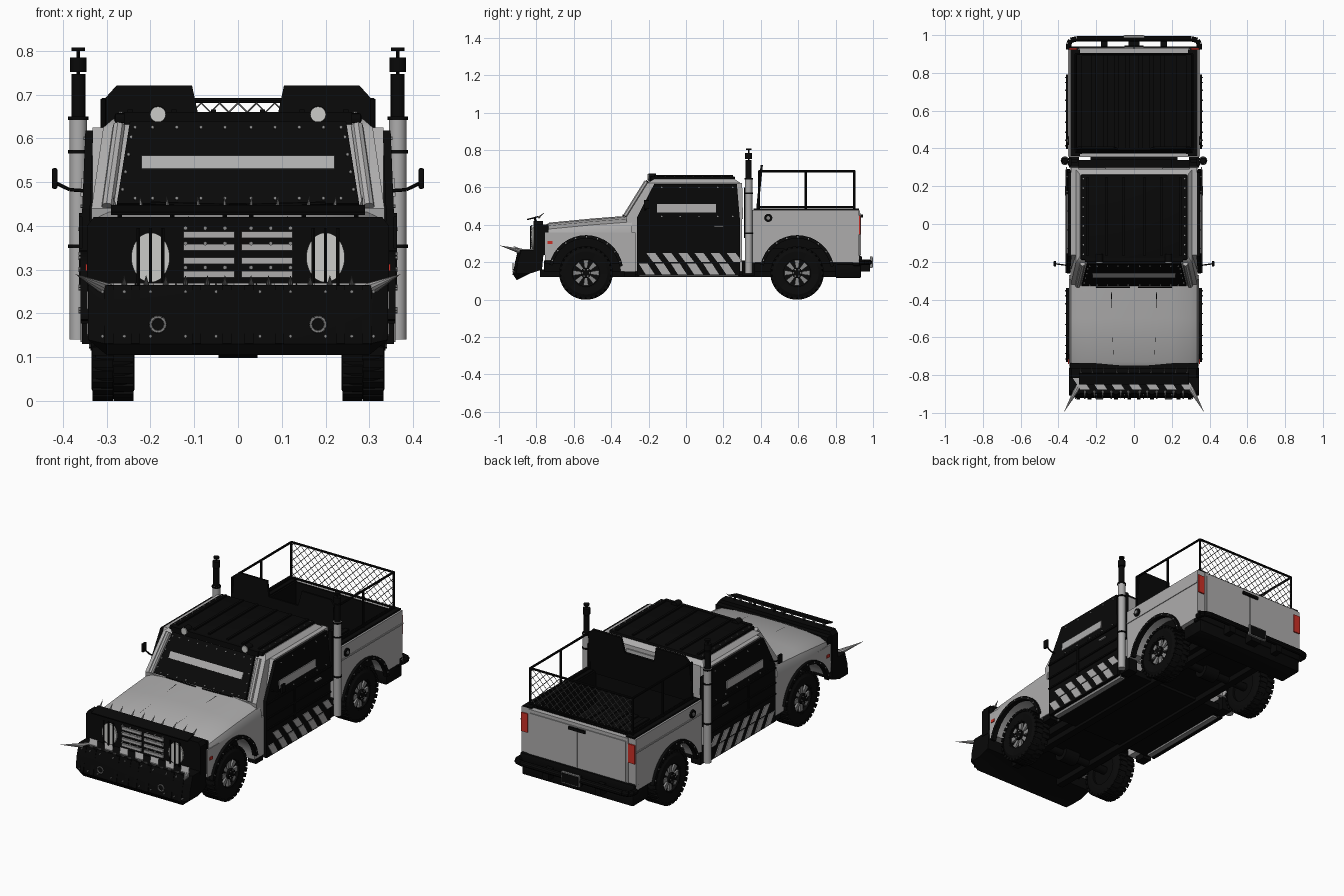
import bpy, bmesh, math
from mathutils import Vector, Matrix

def material(name, r, g, b):
    m = bpy.data.materials.new(name)
    m.diffuse_color = (r, g, b, 1)
    return m

GREY = material("light_grey_paint", 0.42, 0.415, 0.415)
BLACK = material("black_armour", 0.0025, 0.0025, 0.0025)
RUBBER = material("tyre_rubber", 0.003, 0.003, 0.003)
METAL = material("worn_metal", 0.25, 0.25, 0.25)
LAMP = material("lamp_glass", 0.6, 0.6, 0.58)
RED = material("red_lens", 0.6, 0.03, 0.02)

def finish(name, bm, mat, mirror=False):
    if mirror:
        d = bmesh.ops.duplicate(bm, geom=bm.verts[:] + bm.edges[:] + bm.faces[:])
        for v in d["geom"]:
            if isinstance(v, bmesh.types.BMVert):
                v.co.x *= -1
    bmesh.ops.recalc_face_normals(bm, faces=bm.faces[:])
    me = bpy.data.meshes.new(name)
    bm.to_mesh(me)
    bm.free()
    me.materials.append(mat)
    ob = bpy.data.objects.new(name, me)
    bpy.context.collection.objects.link(ob)
    return ob

def boxes(name, dims, mat, mirror=False, bevel=0):
    bm = bmesh.new()
    for x0, x1, y0, y1, z0, z1 in dims:
        M = Matrix.Translation(((x0 + x1) / 2, (y0 + y1) / 2, (z0 + z1) / 2)) @ Matrix.Diagonal((x1 - x0, y1 - y0, z1 - z0, 1))
        bmesh.ops.create_cube(bm, size=1, matrix=M)
    if bevel:
        bmesh.ops.bevel(bm, geom=bm.edges[:], offset=bevel, segments=2, affect='EDGES', profile=0.5)
    return finish(name, bm, mat, mirror)

def rods(name, segs, r, mat, mirror=False, n=8, r2=None):
    bm = bmesh.new()
    for a, b in segs:
        a, b = Vector(a), Vector(b)
        M = Matrix.Translation((a + b) / 2) @ (b - a).to_track_quat('Z', 'Y').to_matrix().to_4x4()
        bmesh.ops.create_cone(bm, cap_ends=True, segments=n, radius1=r, radius2=r if r2 is None else r2,
                              depth=(b - a).length, matrix=M)
    return finish(name, bm, mat, mirror)

def path(pts):
    return list(zip(pts[:-1], pts[1:]))

def plates(name, polys, t, mat, mirror=False):
    # flat polygons in space, thickened evenly about their plane
    bm = bmesh.new()
    for pts in polys:
        f = bm.faces.new([bm.verts.new(p) for p in pts])
        f.normal_update()
        n = f.normal.copy()
        for v in f.verts:
            v.co -= n * t / 2
        e = bmesh.ops.extrude_face_region(bm, geom=[f], use_keep_orig=True)
        for v in e["geom"]:
            if isinstance(v, bmesh.types.BMVert):
                v.co += n * t
    return finish(name, bm, mat, mirror)

def side(name, pts, x0, x1, mat, mirror=True):
    # (y, z) profile extruded from x0 to x1
    return plates(name, [[((x0 + x1) / 2, y, z) for y, z in pts]], x1 - x0, mat, mirror)

def loft(name, rings, mat, closed=False, mirror=False):
    bm = bmesh.new()
    V = [[bm.verts.new(p) for p in ring] for ring in rings]
    k, n = len(V), len(V[0])
    for i in range(k if closed else k - 1):
        A, B = V[i], V[(i + 1) % k]
        for j in range(n):
            bm.faces.new((A[j], A[(j + 1) % n], B[(j + 1) % n], B[j]))
    if not closed:
        bm.faces.new(V[0])
        bm.faces.new(V[-1])
    return finish(name, bm, mat, mirror)

def arch(yc, r, a0, a1, n=16, zc=0.145):
    return [(yc + r * math.cos(math.radians(a0 + (a1 - a0) * i / n)),
             zc + r * math.sin(math.radians(a0 + (a1 - a0) * i / n))) for i in range(n + 1)]

FRONT, REAR = -0.535, 0.594

# front fenders, hood and inner bay
side("front_fender", [(-0.755, 0.21)] + arch(FRONT, 0.185, 160, 2) + [(-0.27, 0.15), (-0.27, 0.36), (-0.755, 0.36)], 0.255, 0.345, GREY)
def hood_ring(y, zt, w):
    h = [(w, 0.335), (w, zt - 0.055), (w - 0.012, zt - 0.028), (w - 0.05, zt - 0.01), (0.2, zt), (0.08, zt + 0.006)]
    return [(x, y, z) for x, z in h] + [(-x, y, z) for x, z in reversed(h)]
loft("hood", [hood_ring(*s) for s in ((-0.755, 0.392, 0.338), (-0.73, 0.406, 0.345), (-0.5, 0.428, 0.345), (-0.29, 0.444, 0.345))], GREY)
rods("hood_creases", [((0.11, -0.69, 0.412), (0.12, -0.36, 0.441))], 0.003, BLACK, True, 6)
boxes("engine_bay", [(-0.256, 0.256, -0.75, -0.28, 0.19, 0.37)], BLACK)
boxes("nose_trim", [(-0.338, 0.338, -0.78, -0.735, 0.24, 0.402)], BLACK)
plates("fender_reflector", [[(0.346, -0.74, 0.297), (0.346, -0.715, 0.297), (0.346, -0.715, 0.313), (0.346, -0.74, 0.313)]], 0.006, RED, True)

# wheel arch flares
for nm, yc in (("front", FRONT), ("rear", REAR)):
    side(nm + "_arch_flare", arch(yc, 0.2, 168, 10) + arch(yc, 0.182, 10, 168), 0.335, 0.36, BLACK)
    rods(nm + "_flare_bolts", [((0.355, y, z), (0.364, y, z)) for y, z in arch(yc, 0.191, 160, 18, 8)], 0.004, METAL, True, 6)

# grille guard and headlights
plates("grille_guard", [[(x, -0.79, z) for x, z in ((-0.345, 0.25), (0.345, 0.25), (0.345, 0.40), (0.33, 0.42), (-0.33, 0.42), (-0.345, 0.40))]], 0.05, BLACK)
HL = [(0.2 + 0.044 * math.cos(i * math.pi / 12), -0.819, 0.328 + 0.057 * math.sin(i * math.pi / 12)) for i in range(24)]
plates("headlight", [HL], 0.01, LAMP, True)
rods("headlight_bars", [((x, -0.829, 0.265), (x, -0.829, 0.395)) for x in (0.172, 0.2, 0.228)], 0.004, BLACK, True, 6)
boxes("grille_slats", [(0.008, 0.125, -0.825, -0.81, z, z + 0.015) for z in (0.282, 0.313, 0.344, 0.372)], GREY, True)
rods("grille_bolts", [((x, -0.82, z), (x, -0.83, z)) for x in (0.03, 0.075, 0.12) for z in (0.305, 0.36, 0.395)], 0.005, METAL, True, 6)
plates("guard_visor", [[(-0.29, -0.85, 0.428), (0.29, -0.85, 0.428), (0.29, -0.79, 0.444), (-0.29, -0.79, 0.444)]], 0.007, BLACK)
rods("visor_brackets", [((x, -0.80, 0.41), (x, -0.81, 0.438)) for x in (0.03, 0.15, 0.27)], 0.006, BLACK, True, 6)
rods("visor_spikes", [((x, -0.79, 0.437), (x * 1.02, -0.755, 0.468)) for x in (0.03, 0.09, 0.16, 0.22, 0.28)], 0.006, METAL, True, 6, 0.0)

# front ram bumper with stripes, spikes, ribs and tow rings
RAM = [(-0.76, 0.265), (-0.895, 0.265), (-0.915, 0.2), (-0.922, 0.13), (-0.905, 0.105), (-0.85, 0.135), (-0.77, 0.16)]
loft("ram_bumper", [[(x, y + dy * (y < -0.8), max(z, zmin)) for y, z in RAM]
                    for x, dy, zmin in ((-0.343, 0.015, 0.14), (-0.30, 0, 0), (0.30, 0, 0), (0.343, 0.015, 0.14))], BLACK)
plates("bumper_stripes", [[(x, -0.875, 0.267), (x + 0.05, -0.875, 0.267), (x + 0.01, -0.815, 0.267), (x - 0.04, -0.815, 0.267)]
                          for x in [-0.285 + 0.092 * i for i in range(7)]], 0.006, GREY)
plates("bumper_ribs", [[(x, -0.893, 0.262), (x + 0.02, -0.893, 0.262), (x + 0.02, -0.921, 0.13), (x, -0.921, 0.13)]
                       for x in (0.015, 0.085, 0.225, 0.285)], 0.014, BLACK, True)
rods("corner_spikes", [((0.29, -0.85, 0.25), (0.372, -0.998, 0.29))], 0.018, GREY, True, 10, 0.0)
rods("small_spikes", [((x, -0.885, 0.265), (x, -0.925, 0.288)) for x in (0.03, 0.07, 0.12, 0.165, 0.21, 0.26)], 0.007, METAL, True, 6, 0.0)
rods("bumper_bolts", [((x, -0.90, z), (x, y, z)) for x in (0.05, 0.12, 0.2, 0.26, 0.31) for y, z in ((-0.927, 0.148), (-0.907, 0.25))], 0.004, METAL, True, 6)
RING = [(0.183 + 0.017 * math.cos(i * math.pi / 6), -0.925, 0.175 + 0.017 * math.sin(i * math.pi / 6)) for i in range(13)]
rods("tow_ring", path(RING), 0.004, METAL, True, 6)

# cab shell
def cab_ring(x, y0, y1, z):
    return [(-x, y0, z), (x, y0, z), (x, y1, z), (-x, y1, z)]
loft("cab", [cab_ring(*s) for s in ((0.335, -0.28, 0.3, 0.15), (0.335, -0.32, 0.3, 0.44), (0.308, -0.205, 0.29, 0.625), (0.285, -0.17, 0.26, 0.645))], GREY)
side("cab_side_frame", [(-0.25, 0.43), (0.305, 0.43), (0.3, 0.625), (-0.165, 0.625)], 0.295, 0.333, GREY)
def ws(x, z, off):
    return (x, -0.32 + (z - 0.44) * 0.62 - off, z)
plates("windshield_armour", [[ws(-0.277, 0.447, 0.007), ws(0.277, 0.447, 0.007), ws(0.247, 0.635, 0.007), ws(-0.247, 0.635, 0.007)]], 0.016, BLACK)
plates("windshield_slot", [[ws(-0.22, 0.53, 0.018), ws(0.22, 0.53, 0.018), ws(0.22, 0.56, 0.018), ws(-0.22, 0.56, 0.018)]], 0.006, GREY)
def bolt(x, z):
    return (ws(x, z, 0.01), ws(x, z + 0.004, 0.023))
rods("windshield_bolts", [bolt(x, z) for x in (0.03, 0.085, 0.14, 0.195, 0.235) for z in (0.46, 0.622)]
     + [bolt(0.27 - (z - 0.44) * 0.16, z) for z in (0.48, 0.52, 0.56, 0.6)], 0.004, METAL, True, 6)
rods("a_pillar", [((0.298, -0.325, 0.445), (0.272, -0.21, 0.63))], 0.014, GREY, True, 8)
rods("wipers", [((0.02, -0.335, 0.447), (0.2, -0.335, 0.452))], 0.004, BLACK, True, 6)

# side armour, stripes and slots
def sx(z, off):
    return (0.335 if z <= 0.44 else 0.335 - (z - 0.44) * 0.04) + off
def on_side(pts, off):
    return [(sx(z, off), y, z) for y, z in pts]
def strip(y0, y1, z0, z1):
    return [(y0, z0), (y1, z0), (y1, z1), (y0, z1)]
def slants(y0, count, z0, z1):
    return [on_side([(y, z0), (y + 0.048, z0), (y + 0.01, z1), (y - 0.038, z1)], 0.0225) for y in [y0 + 0.086 * i for i in range(count)]]
plates("door_armour", [on_side([(-0.262, 0.13), (0.29, 0.13), (0.29, 0.44), (-0.262, 0.44)], 0.012),
                       on_side([(-0.262, 0.44), (0.287, 0.44), (0.272, 0.618), (-0.17, 0.618)], 0.012)], 0.018, BLACK, True)
plates("side_slot", [on_side(strip(-0.155, 0.16, 0.467, 0.51), 0.023)], 0.006, GREY, True)
plates("door_stripes", slants(-0.215, 6, 0.135, 0.193) + slants(-0.175, 6, 0.2, 0.25), 0.005, GREY, True)
plates("door_ribs", [on_side(strip(-0.26, 0.288, z, z + 0.008), 0.024) for z in (0.28, 0.34, 0.42)]
       + [on_side(strip(-0.03, -0.02, 0.26, 0.43), 0.024)], 0.008, BLACK, True)
plates("door_handle", [on_side(strip(0.15, 0.2, 0.388, 0.397), 0.026)], 0.009, METAL, True)
rods("side_bolts", [((sx(z, 0.015), y, z), (sx(z, 0.025), y, z)) for z in (0.445, 0.6) for y in (-0.13, -0.03, 0.07, 0.17, 0.25)], 0.004, METAL, True, 6)
rods("mirror_arm", path([(0.345, -0.22, 0.48), (0.385, -0.215, 0.483), (0.42, -0.21, 0.5)]), 0.004, BLACK, True, 6)
boxes("side_mirror", [(0.413, 0.425, -0.225, -0.195, 0.485, 0.532)], BLACK, True, 0.003)

# roof armour and lamps
boxes("roof_armour", [(-0.282, 0.282, -0.19, 0.262, 0.635, 0.658)], BLACK, bevel=0.006)
boxes("roof_ribs", [(x, x + 0.012, -0.17, 0.25, 0.655, 0.666) for x in (0.05, 0.14, 0.24)], BLACK, True)
boxes("roof_light_bar", [(-0.26, 0.26, -0.2, -0.18, 0.632, 0.66)], BLACK)
rods("roof_lamp_shell", [((0.183, -0.16, 0.655), (0.183, -0.2, 0.655))], 0.02, BLACK, True, 16)
rods("roof_lamp", [((0.183, -0.19, 0.655), (0.183, -0.206, 0.655))], 0.018, LAMP, True, 16)
rods("roof_bolts", [((0.268, -0.16 + 0.05 * i, 0.65), (0.268, -0.16 + 0.05 * i, 0.662)) for i in range(9)], 0.004, METAL, True, 6)
plates("rear_slot", [[(-0.15, 0.296, 0.57), (0.15, 0.296, 0.57), (0.15, 0.294, 0.605), (-0.15, 0.294, 0.605)]], 0.009, GREY)

# cargo bed
side("bed_side", [(0.355, 0.2)] + arch(REAR, 0.185, 163, 17) + [(0.925, 0.2), (0.925, 0.48), (0.355, 0.48)], 0.285, 0.345, GREY)
boxes("bed_crease", [(0.34, 0.349, 0.357, 0.925, 0.405, 0.413)], GREY, True)
boxes("tailgate", [(-0.30, 0.30, 0.90, 0.93, 0.22, 0.478), (-0.29, -0.003, 0.925, 0.935, 0.24, 0.46), (0.003, 0.29, 0.925, 0.935, 0.24, 0.46)], GREY)
boxes("bed_front_wall", [(-0.29, 0.29, 0.355, 0.375, 0.2, 0.478)], GREY)
boxes("bed_liner", [(-0.286, 0.286, 0.37, 0.902, 0.27, 0.30), (-0.286, -0.276, 0.37, 0.902, 0.3, 0.482), (0.276, 0.286, 0.37, 0.902, 0.3, 0.482),
                    (-0.28, 0.28, 0.893, 0.903, 0.3, 0.48), (-0.28, 0.28, 0.372, 0.38, 0.3, 0.482)], BLACK)
boxes("bed_floor_ribs", [(x, x + 0.025, 0.38, 0.893, 0.298, 0.308) for x in (0.02, 0.08, 0.14, 0.2)], BLACK, True)
boxes("bed_rail", [(0.285, 0.335, 0.36, 0.925, 0.478, 0.488)], BLACK, True)
boxes("tail_lamp", [(0.303, 0.343, 0.915, 0.932, 0.348, 0.45)], RED, True)
boxes("tailgate_handle", [(-0.05, 0.05, 0.93, 0.945, 0.44, 0.455)], BLACK)
rods("fuel_cap", [((0.34, 0.44, 0.437), (0.353, 0.44, 0.437))], 0.022, BLACK, True, 16)
rods("fuel_cap_lid", [((0.34, 0.44, 0.437), (0.357, 0.44, 0.437))], 0.01, METAL, True, 12)

# bed shield and mesh cage
SH = [(0.31, 0.47), (0.305, 0.69), (0.278, 0.72), (0.105, 0.72), (0.088, 0.64)]
plates("bed_shield", [[(x, 0.38 + (z - 0.47) * 0.1, z) for x, z in SH + [(-x, z) for x, z in reversed(SH)]]], 0.012, BLACK)
W = 0.308
rods("cage_frame", [((W, 0.39, 0.687), (W, 0.9, 0.687)), ((W, 0.39, 0.495), (W, 0.9, 0.495)),
                    ((0, 0.9, 0.687), (W, 0.9, 0.687)), ((0, 0.9, 0.495), (W, 0.9, 0.495))]
     + [((W, y, 0.48), (W, y, 0.69)) for y in (0.39, 0.64, 0.9)], 0.006, BLACK, True, 8)
wires, H = [], 0.193
for i in range(20):
    c = -W - H + 0.042 * (i + 0.5)
    t0, t1 = max(0, -W - c), min(H, W - c)
    if t1 - t0 > 0.005:
        wires.append(((c + t0, 0.9, 0.495 + t0), (c + t1, 0.9, 0.495 + t1)))
rods("cage_mesh", wires, 0.0018, METAL, True, 4)

# exhaust stacks
S = lambda a, b: [((0.365, 0.335, a), (0.365, 0.335, b))]
rods("stack_pipe", S(0.14, 0.65), 0.02, GREY, True, 20)
rods("stack_bands", S(0.35, 0.358) + S(0.566, 0.574) + S(0.642, 0.65), 0.023, BLACK, True, 20)
rods("stack_tip", S(0.65, 0.747), 0.016, BLACK, True, 16)
rods("stack_collar", S(0.752, 0.785), 0.019, BLACK, True, 16)
rods("stack_pin", S(0.74, 0.805), 0.004, BLACK, True, 8)
rods("stack_cap", S(0.80, 0.808), 0.015, BLACK, True, 12)
boxes("stack_brackets", [(0.30, 0.36, 0.325, 0.345, z, z + 0.02) for z in (0.2, 0.42)] + [(0.33, 0.35, 0.31, 0.35, 0.33, 0.6)], BLACK, True)

# rear bumper
boxes("rear_bumper", [(-0.335, 0.335, 0.80, 0.935, 0.115, 0.19), (-0.345, 0.345, 0.89, 0.94, 0.18, 0.235)], BLACK, bevel=0.008)
rods("rear_bumper_bar", path([(0.345, 0.925, 0.2), (0.345, 0.955, 0.2), (0.335, 0.972, 0.2), (0.305, 0.98, 0.2), (0, 0.98, 0.2)]), 0.015, BLACK, True, 10)
boxes("rear_bar_posts", [(0.14, 0.175, 0.93, 0.985, 0.15, 0.205), (0, 0.03, 0.93, 0.985, 0.15, 0.205)], BLACK, True)
boxes("rear_plate_frame", [(-0.055, 0.055, 0.985, 0.998, 0.17, 0.23)], METAL)
boxes("rear_plate", [(-0.05, 0.05, 0.99, 1.0, 0.175, 0.225)], BLACK)

# underside
boxes("chassis", [(-0.2, 0.2, -0.76, 0.88, 0.15, 0.21), (-0.325, 0.325, -0.27, 0.34, 0.135, 0.17), (-0.23, 0.23, 0.34, 0.9, 0.19, 0.275)], BLACK)
boxes("frame_rails", [(0.13, 0.17, -0.78, 0.9, 0.12, 0.16)], BLACK, True)
boxes("sill_panel", [(0.3, 0.328, -0.25, 0.28, 0.125, 0.15)], METAL, True)
boxes("mud_steps", [(0.29, 0.34, -0.33, -0.27, 0.12, 0.2), (0.29, 0.345, 0.3, 0.37, 0.13, 0.2)], BLACK, True)
for nm, yc in (("front", FRONT), ("rear", REAR)):
    rods(nm + "_axle", [((-0.25, yc, 0.143), (0.25, yc, 0.143))], 0.022, BLACK, False, 12)
    rods(nm + "_differential", [((-0.045, yc, 0.143), (0.045, yc, 0.143))], 0.045, BLACK, False, 16)

# wheels
TYRE = [(0.238, 0.08), (0.236, 0.115), (0.244, 0.133), (0.262, 0.139), (0.31, 0.139), (0.326, 0.133), (0.335, 0.115), (0.331, 0.08)]
for nm, yc in (("front", FRONT), ("rear", REAR)):
    def at(x, r, a):
        return (x, yc + r * math.cos(a), 0.143 + r * math.sin(a))
    loft(nm + "_tyre", [[at(x, r, 2 * math.pi * i / 40) for x, r in TYRE] for i in range(40)], RUBBER, True, True)
    bm = bmesh.new()
    for i in range(60):
        a = 2 * math.pi * i / 60
        M = Matrix.Translation(at(0.262 if i % 2 else 0.309, 0.136, a)) @ Matrix.Rotation(a, 4, 'X') @ Matrix.Diagonal((0.046, 0.014, 0.02, 1))
        bmesh.ops.create_cube(bm, size=1, matrix=M)
    finish(nm + "_tread_blocks", bm, RUBBER, True)
    rods(nm + "_rim_dish", [((0.25, yc, 0.143), (0.312, yc, 0.143))], 0.081, BLACK, True, 32)
    rim = [(0.305, 0.072), (0.33, 0.072), (0.33, 0.081), (0.305, 0.081)]
    loft(nm + "_rim_ring", [[at(x, r, 2 * math.pi * i / 32) for x, r in rim] for i in range(32)], BLACK, True, True)
    plates(nm + "_spokes", [[at(0.317, 0.025, a - 0.3), at(0.317, 0.07, a - 0.2), at(0.317, 0.07, a + 0.2), at(0.317, 0.025, a + 0.3)]
                            for a in [math.pi / 4 * i for i in range(8)]], 0.012, METAL, True)
    rods(nm + "_hub", [((0.30, yc, 0.143), (0.337, yc, 0.143))], 0.028, BLACK, True, 16)
    rods(nm + "_hub_nuts", [(at(0.33, 0.02, math.pi / 3 * i), at(0.341, 0.02, math.pi / 3 * i)) for i in range(6)], 0.004, METAL, True, 6)

# smooth round parts, keep edges sharp
bpy.ops.object.select_all(action='SELECT')
bpy.context.view_layer.objects.active = bpy.context.selected_objects[0]
bpy.ops.object.shade_smooth_by_angle(angle=math.radians(32))
